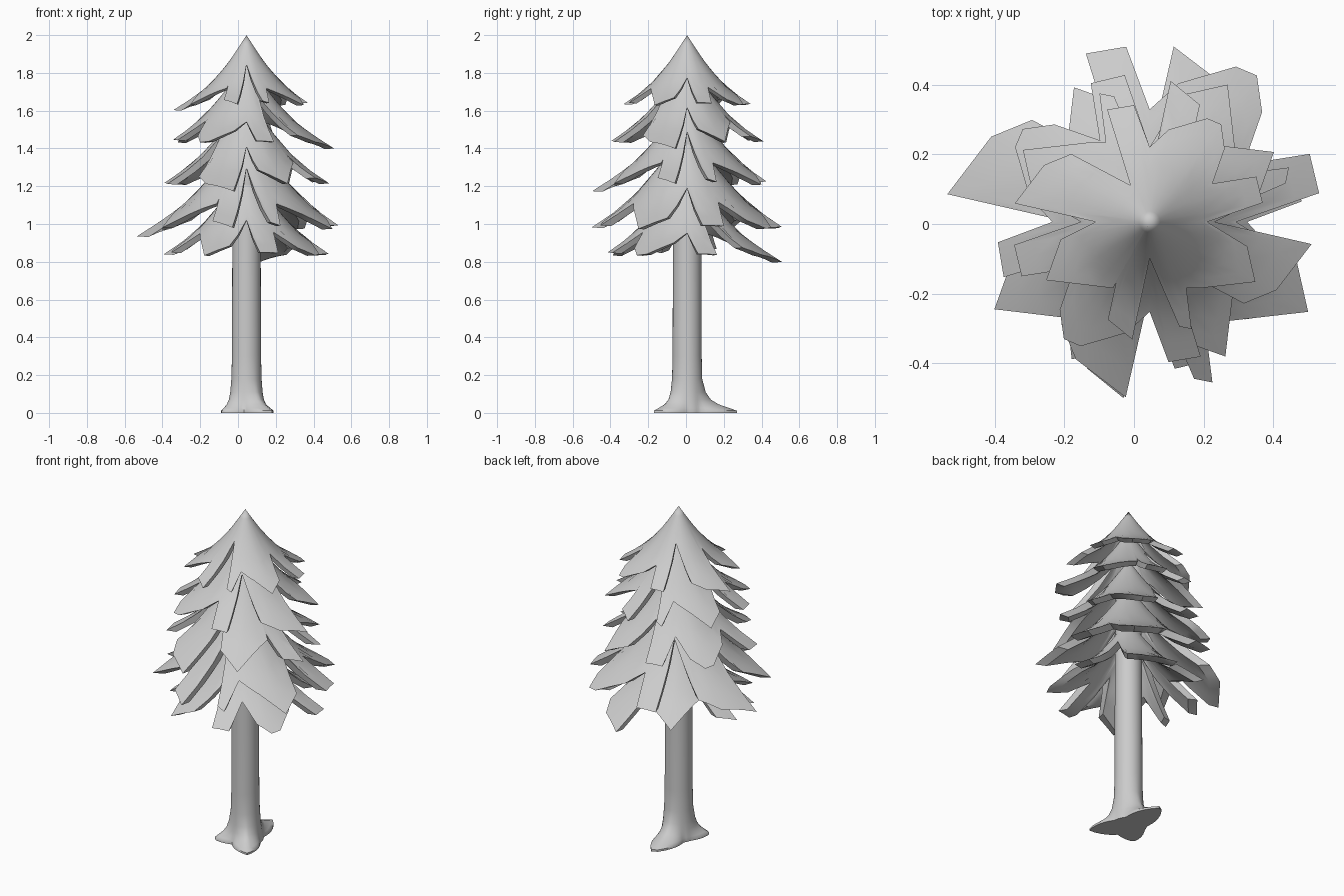
import bpy, bmesh, math

if "Cube" in bpy.data.objects:
    bpy.data.objects.remove(bpy.data.objects["Cube"])

CX, CY = 0.045, 0.006   # trunk axis

# Plan outline of one branch skirt (around the axis), reused turned and scaled
OUTLINE = [(0, .215), (-.045, .335), (-.122, .322), (-.055, .105),
           (-.225, .195), (-.303, .163), (-.387, .053), (-.155, 0),
           (-.255, -.05), (-.297, -.167), (-.105, -.19), (-.095, -.168),
           (-.12, -.28), (-.05, -.337), (0, -.105), (.085, -.3),
           (.12, -.307), (.105, -.19), (.145, -.19), (.303, -.172),
           (.28, -.07), (.165, 0), (.324, .055), (.306, .13), (.18, .11),
           (.215, .21), (.205, .28), (.165, .297), (.055, .265)]
# Drop below the apex against radius
DROP = [(0, 0), (.05, .078), (.1, .15), (.16, .222), (.215, .28),
        (.3, .34), (.4, .403)]


def lerp_table(table, x):
    for (x0, y0), (x1, y1) in zip(table, table[1:]):
        if x <= x1:
            return y0 + (y1 - y0) * (x - x0) / (x1 - x0)
    return table[-1][1]


def make_object(name, bm, angle):
    bmesh.ops.recalc_face_normals(bm, faces=bm.faces)
    me = bpy.data.meshes.new(name)
    bm.to_mesh(me)
    bm.free()
    ob = bpy.data.objects.new(name, me)
    bpy.context.collection.objects.link(ob)
    bpy.ops.object.select_all(action='DESELECT')
    ob.select_set(True)
    bpy.context.view_layer.objects.active = ob
    bpy.ops.object.shade_smooth_by_angle(angle=math.radians(angle))
    return ob


def dense_outline():
    pts = []
    for (x0, y0), (x1, y1) in zip(OUTLINE, OUTLINE[1:] + OUTLINE[:1]):
        da = math.degrees(math.atan2(y1, x1) - math.atan2(y0, x0)) % 360
        n = max(1, math.ceil(da / 9)) if da < 180 else 1
        n = max(n, math.ceil(math.hypot(x1 - x0, y1 - y0) / .09))
        pts += [(x0 + (x1 - x0) * i / n, y0 + (y1 - y0) * i / n) for i in range(n)]
    return pts


def branch_skirt(name, apex, scale, turn):
    """Drooping star-shaped shell whose rim is undercut inward."""
    pts = dense_outline()
    c, s = math.cos(math.radians(turn)), math.sin(math.radians(turn))
    rims = []
    bm = bmesh.new()
    for inset, drop in ((0, 0), (.042, .003)):
        def vert(r, x, y):
            length = math.hypot(x, y)
            k = scale * r * (1 - min(inset / max(r, .001), .35)) / length
            z = apex - scale * lerp_table(DROP, r) - drop
            return bm.verts.new((CX + k * (x * c - y * s),
                                 CY + k * (x * s + y * c), z))
        # circular rings near the tip, then blending out to the outline
        tip = vert(0, 1, 0)
        loops = [[vert(r, x, y) for x, y in pts] for r in (.03, .06, .09)]
        loops += [[vert(.09 + (math.hypot(x, y) - .09) * j / 5, x, y)
                   for x, y in pts] for j in range(1, 6)]
        n = len(pts)
        for i in range(n):
            k = (i + 1) % n
            bm.faces.new((tip, loops[0][i], loops[0][k]))
            for a, b in zip(loops, loops[1:]):
                bm.faces.new((a[i], b[i], b[k], a[k]))
        rims.append(loops[-1])
    t, b = rims
    for i in range(len(t)):
        k = (i + 1) % len(t)
        bm.faces.new((t[i], b[i], b[k], t[k]))
    return make_object(name, bm, 40)


# Five skirts, each turned a further quarter or so
for i, (apex, scale, turn) in enumerate([(2.0, 1.0, 0), (1.876, 1.2, 180),
                                         (1.69, 1.3, 90), (1.53, 1.5, 0),
                                         (1.315, 1.3, -90)]):
    branch_skirt(f"branch_tier_{i + 1}", apex, scale, turn)

# Trunk with three spreading roots: direction, reach, half width in degrees
ROOTS = [(92, .272, 52), (220, .172, 55), (308, .222, 55)]


def root_radius(a):
    r = .1
    for ang, reach, width in ROOTS:
        d = abs((a - ang + 180) % 360 - 180) / width
        r = max(r, .1 + (reach - .1) * max(0, 1 - d) ** 1.4)
    return r


bm = bmesh.new()
N = 48
loops = []
for z, base, w in [(1.5, .07, 0), (.9, .075, 0), (.3, .077, 0), (.18, .08, 0),
                   (.11, .085, .08), (.07, .09, .22), (.045, .094, .45),
                   (.025, .098, .78), (.012, .1, 1), (.004, .1, 1)]:
    ring = []
    for i in range(N):
        a = 360 * i / N
        r = base + (root_radius(a) - .1) * w
        ring.append(bm.verts.new((CX + r * math.cos(math.radians(a)),
                                  CY + r * math.sin(math.radians(a)), z)))
    loops.append(ring)
for v in loops[-1]:
    v.co.z = 0
for a, b in zip(loops, loops[1:]):
    for i in range(N):
        k = (i + 1) % N
        bm.faces.new((a[i], b[i], b[k], a[k]))
bm.faces.new(loops[0])
bm.faces.new(loops[-1])
make_object("trunk", bm, 50)
